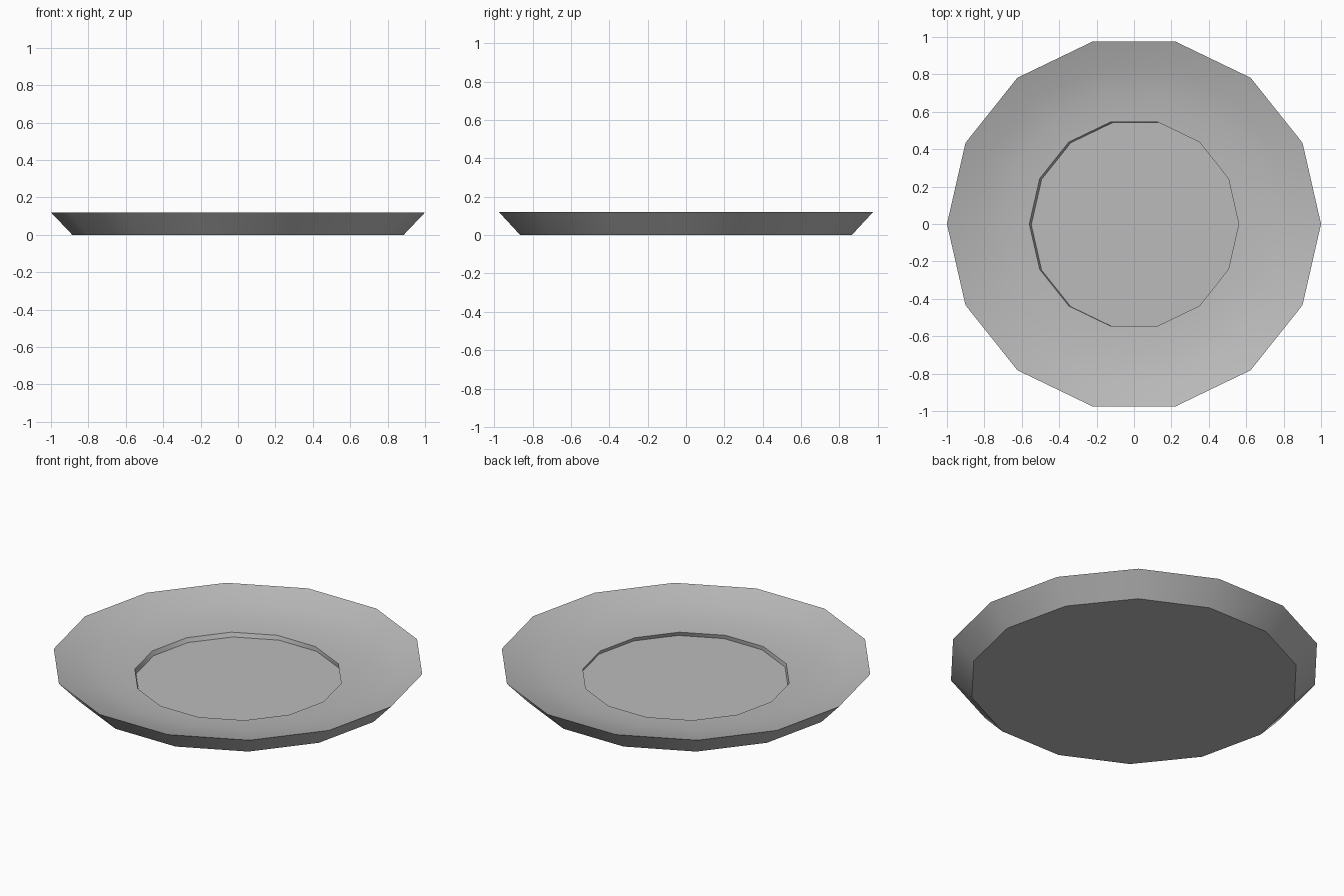
import bpy, bmesh, math

cube = bpy.data.objects.get("Cube")
if cube:
    bpy.data.objects.remove(cube, do_unlink=True)

SIDES = 14
RIM_R, RIM_Z = 1.0, 0.12
WELL_R, WELL_Z, FLOOR_Z = 0.56, 0.033, 0.009

# Single grey ceramic colour
grey = bpy.data.materials.new("plate_grey")
grey.use_nodes = True
colour = (0.5, 0.5, 0.5, 1)
grey.diffuse_color = colour
grey.node_tree.nodes["Principled BSDF"].inputs["Base Color"].default_value = colour


def ring(bm, radius, z, cx=0.0, cy=0.0):
    """One polygonal ring of the turned shape."""
    step = 2 * math.pi / SIDES
    return [bm.verts.new((cx + radius * math.cos(i * step),
                          cy + radius * math.sin(i * step), z))
            for i in range(SIDES)]


bm = bmesh.new()

# Foot and flared outer wall
rings = [ring(bm, 0.886, 0), ring(bm, RIM_R, RIM_Z)]

# Gently dished upper surface, levelling off towards the well
for t in (0.67, 0.33, 0.0):
    rings.append(ring(bm, WELL_R + t * (RIM_R - WELL_R),
                      WELL_Z + t * t * (RIM_Z - WELL_Z)))

# Well floor, slightly off centre
rings.append(ring(bm, WELL_R, FLOOR_Z, 0.011, -0.004))

# Skin between rings, then close the underside and the floor
for low, high in zip(rings, rings[1:]):
    for i in range(SIDES):
        j = (i + 1) % SIDES
        bm.faces.new((low[i], low[j], high[j], high[i]))
bm.faces.new(rings[0][::-1])
bm.faces.new(rings[-1])
bmesh.ops.recalc_face_normals(bm, faces=bm.faces)

mesh = bpy.data.meshes.new("plate")
bm.to_mesh(mesh)
bm.free()
mesh.materials.append(grey)
plate = bpy.data.objects.new("plate", mesh)
bpy.context.collection.objects.link(plate)

# Smooth sides with crisp rim and well edges
bpy.ops.object.select_all(action='DESELECT')
plate.select_set(True)
bpy.context.view_layer.objects.active = plate
bpy.ops.object.shade_smooth_by_angle(angle=math.radians(30))
